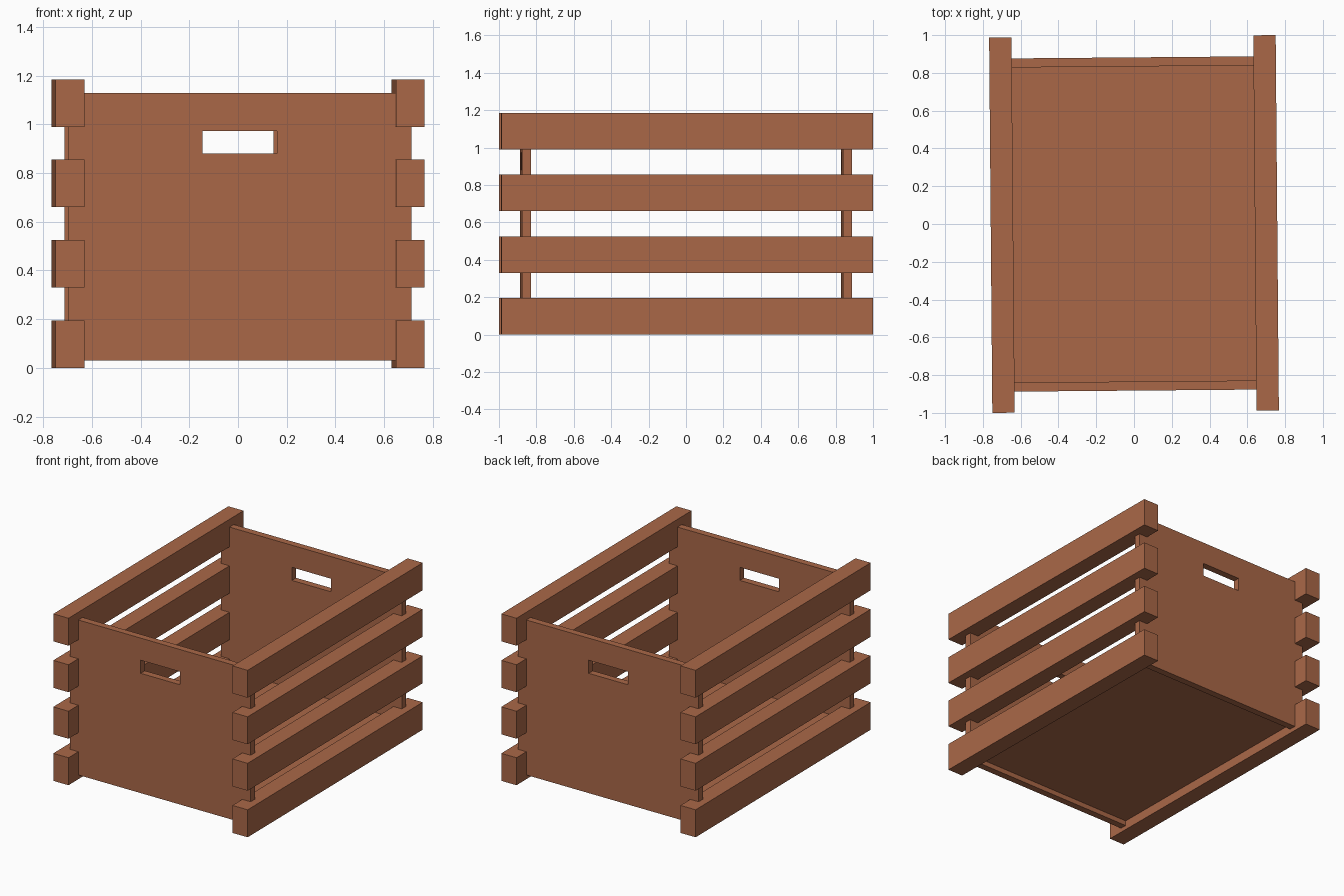
import bpy, bmesh

if "Cube" in bpy.data.objects:
    bpy.data.objects.remove(bpy.data.objects["Cube"])

TURN = 0.0085            # the whole crate sits very slightly rotated
RAIL_IN, RAIL_OUT = 0.64, 0.7585
RAIL_HALF_LEN = 0.9935
RAIL_H, RAIL_STEP = 0.195, 0.33
PANEL_IN, PANEL_OUT = 0.834, 0.882

wood = bpy.data.materials.new("red_brown_wood")
wood.diffuse_color = (0.40, 0.137, 0.064, 1)
wood.use_nodes = True
wood.node_tree.nodes["Principled BSDF"].inputs["Base Color"].default_value = wood.diffuse_color


def add_object(name, bm):
    bmesh.ops.recalc_face_normals(bm, faces=bm.faces)
    mesh = bpy.data.meshes.new(name)
    bm.to_mesh(mesh)
    bm.free()
    mesh.materials.append(wood)
    obj = bpy.data.objects.new(name, mesh)
    obj.rotation_euler.z = TURN
    bpy.context.collection.objects.link(obj)


def box(name, x0, x1, y0, y1, z0, z1):
    bm = bmesh.new()
    bmesh.ops.create_cube(bm, size=1)
    for v in bm.verts:
        v.co.x = x1 if v.co.x > 0 else x0
        v.co.y = y1 if v.co.y > 0 else y0
        v.co.z = z1 if v.co.z > 0 else z0
    add_object(name, bm)


def end_panel(name, y0, y1):
    # 3 x 3 grid without its middle cell, extruded into a board with a hand hole
    xs, zs = (-0.705, -0.153, 0.153, 0.705), (0.03, 0.88, 0.973, 1.13)
    bm = bmesh.new()
    g = [[bm.verts.new((x, y0, z)) for z in zs] for x in xs]
    for i in range(3):
        for j in range(3):
            if (i, j) != (1, 1):
                bm.faces.new((g[i][j], g[i + 1][j], g[i + 1][j + 1], g[i][j + 1]))
    ext = bmesh.ops.extrude_face_region(bm, geom=bm.faces[:], use_keep_orig=True)
    for v in ext["geom"]:
        if isinstance(v, bmesh.types.BMVert):
            v.co.y = y1
    add_object(name, bm)


# side rails, four per side
for i in range(4):
    z = i * RAIL_STEP
    box(f"right_rail_{i + 1}", RAIL_IN, RAIL_OUT, -RAIL_HALF_LEN, RAIL_HALF_LEN, z, z + RAIL_H)
    box(f"left_rail_{i + 1}", -RAIL_OUT, -RAIL_IN, -RAIL_HALF_LEN, RAIL_HALF_LEN, z, z + RAIL_H)

# end boards with hand holes
end_panel("front_panel", -PANEL_OUT, -PANEL_IN)
end_panel("back_panel", PANEL_IN, PANEL_OUT)

# floor board, recessed between rails and end boards
box("floor_board", -RAIL_IN, RAIL_IN, -PANEL_IN, PANEL_IN, 0.065, 0.115)
